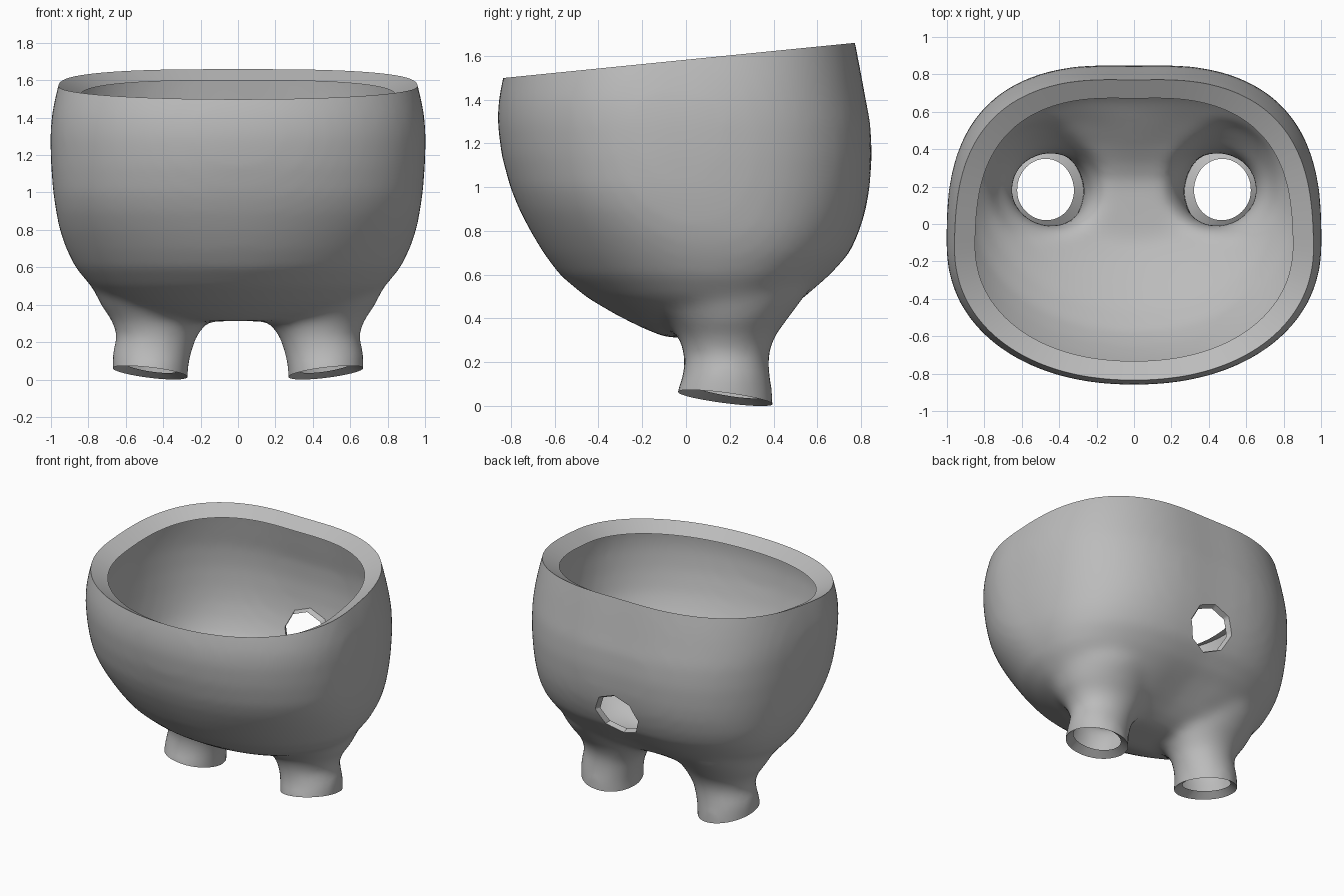
import bpy, bmesh, math
from mathutils import Vector

if "Cube" in bpy.data.objects:
    bpy.data.objects.remove(bpy.data.objects["Cube"])

SEG = 64

def loft(bm, rings):
    """Skin a closed solid through a list of point rings."""
    loops = [[bm.verts.new(p) for p in ring] for ring in rings]
    for a, b in zip(loops, loops[1:]):
        for i in range(len(a)):
            j = (i + 1) % len(a)
            bm.faces.new((a[i], a[j], b[j], b[i]))
    bm.faces.new(loops[0][::-1])
    bm.faces.new(loops[-1])

def spow(v, e):
    return math.copysign(abs(v) ** e, v)

def body_ring(z, front, back, half):
    """Rounded section: soft front, squarer back with a shallow centre valley."""
    low = min(1, max(0, (0.95 - z) / 0.5))     # widest point moves back lower down
    mid = front + (back - front) * (0.44 + 0.14 * low)
    pts = []
    for i in range(SEG):
        t = 2 * math.pi * i / SEG
        c, s = math.cos(t), math.sin(t)
        n = 2.75 - 0.3 * low if s > 0 else 2.15 - 0.2 * low
        x = half * spow(c, 2 / n)
        y = mid + (back - mid if s > 0 else mid - front) * spow(s, 2 / n)
        if s > 0:
            depth = 0.01 + 0.05 * math.exp(-((z - 0.45) / 0.12) ** 2)
            y -= depth * math.exp(-(x / 0.22) ** 2) * s
        pts.append((x, y, z))
    return pts

def leg_ring(side, z, cx, rx, cy, ry):
    return [(side * cx + rx * math.cos(2 * math.pi * i / 32),
             cy + ry * math.sin(2 * math.pi * i / 32), z) for i in range(32)]

# Body sections: height, front y, back y, half width
BODY = [(0.315, -0.09, 0.25, 0.32), (0.36, -0.20, 0.36, 0.53), (0.42, -0.32, 0.465, 0.67),
        (0.50, -0.455, 0.565, 0.785), (0.60, -0.575, 0.67, 0.868), (0.70, -0.65, 0.755, 0.918),
        (0.80, -0.71, 0.80, 0.953), (0.90, -0.762, 0.83, 0.973), (1.00, -0.803, 0.847, 0.988),
        (1.15, -0.843, 0.858, 1.0), (1.30, -0.862, 0.85, 1.004), (1.40, -0.857, 0.83, 0.998),
        (1.50, -0.837, 0.812, 0.98), (1.60, -0.81, 0.793, 0.955), (1.70, -0.79, 0.773, 0.925),
        (1.80, -0.77, 0.75, 0.90)]
# Leg sections: height, centre x, radius x, centre y, radius y
LEG = [(-0.10, 0.47, 0.20, 0.175, 0.228), (0.06, 0.47, 0.203, 0.175, 0.222),
       (0.14, 0.463, 0.213, 0.185, 0.20), (0.23, 0.435, 0.212, 0.185, 0.192),
       (0.32, 0.415, 0.262, 0.185, 0.22), (0.40, 0.435, 0.30, 0.185, 0.28),
       (0.50, 0.45, 0.33, 0.18, 0.36), (0.60, 0.45, 0.34, 0.17, 0.41)]

bm = bmesh.new()
loft(bm, [body_ring(*r) for r in BODY])
for side in (-1, 1):
    loft(bm, [leg_ring(side, *r) for r in LEG])
bmesh.ops.recalc_face_normals(bm, faces=bm.faces)
mesh = bpy.data.meshes.new("shorts")
bm.to_mesh(mesh)
bm.free()
shorts = bpy.data.objects.new("shorts", mesh)
bpy.context.collection.objects.link(shorts)

# Fuse body and legs into one soft skin
fuse = shorts.modifiers.new("fuse", 'REMESH')
fuse.mode = 'VOXEL'
fuse.voxel_size = 0.03
soften = shorts.modifiers.new("soften", 'SMOOTH')
soften.factor = 0.5
soften.iterations = 12
bpy.context.view_layer.objects.active = shorts
shorts.select_set(True)
for name in ("fuse", "soften"):
    bpy.ops.object.modifier_apply(modifier=name)

bm = bmesh.new()
bm.from_mesh(mesh)

def cut(faces, co, no, clear):
    geom = set(faces)
    for f in faces:
        geom.update(f.edges)
        geom.update(f.verts)
    bmesh.ops.bisect_plane(bm, geom=list(geom), dist=1e-5, plane_co=co, plane_no=no,
                           clear_outer=clear)

def hem(test, move):
    """Fold an open border inward as a short lip."""
    edges = [e for e in bm.edges if e.is_boundary and all(test(v.co) for v in e.verts)]
    new = bmesh.ops.extrude_edge_only(bm, edges=edges)["geom"]
    for v in new:
        if isinstance(v, bmesh.types.BMVert):
            v.co = move(v.co)

# Waist opening on a tilted plane
cut(list(bm.faces), (0, 0, 1.585), (0, -0.1, 1), True)
hem(lambda c: c.z > 1.3,
    lambda c: Vector((c.x * 0.885, -0.02 + (c.y + 0.02) * 0.875, c.z - 0.06)))

# Leg openings
for side in (-1, 1):
    low = [f for f in bm.faces if f.calc_center_median().z < 0.2
           and f.calc_center_median().x * side > 0]
    cut(low, (side * 0.47, 0.18, 0.04), (side * 0.12, -0.13, -1), True)
    hem(lambda c: c.z < 0.2 and c.x * side > 0,
        lambda c: Vector((side * 0.473 + (c.x - side * 0.47) * 0.76,
                          0.185 + (c.y - 0.18) * 0.76, c.z + 0.035)))

# Eight-sided tail opening at the back
HOLE_Z, RX, RZ = 0.825, 0.16, 0.145
sides = [Vector((math.cos(a) / RX, 0, math.sin(a) / RZ))
         for a in (math.pi * (k + 0.5) / 4 for k in range(8))]
centre = Vector((0, 0, HOLE_Z))
for n in sides:
    near = [f for f in bm.faces if f.calc_center_median().y > 0.4
            and abs(f.calc_center_median().x) < 0.23
            and abs(f.calc_center_median().z - HOLE_Z) < 0.21]
    cut(near, centre + n / n.length_squared, n, False)
inside = [f for f in bm.faces if f.calc_center_median().y > 0.4
          and all((f.calc_center_median() - centre).dot(n) < 1 for n in sides)]
bmesh.ops.delete(bm, geom=inside, context='FACES')
hem(lambda c: c.y > 0.4 and abs(c.x) < 0.3 and 0.55 < c.z < 1.1,
    lambda c: Vector((c.x * 0.9, c.y - 0.035, HOLE_Z + (c.z - HOLE_Z) * 0.9)))

# Rest on the ground
bmesh.ops.recalc_face_normals(bm, faces=bm.faces)
low = min(v.co.z for v in bm.verts)
bmesh.ops.translate(bm, verts=bm.verts, vec=(0, 0, -low))
bm.to_mesh(mesh)
bm.free()

grey = bpy.data.materials.new("grey cloth")
grey.diffuse_color = (0.5, 0.5, 0.5, 1)
grey.use_nodes = True
grey.node_tree.nodes["Principled BSDF"].inputs["Base Color"].default_value = grey.diffuse_color
mesh.materials.append(grey)
bpy.ops.object.shade_smooth_by_angle(angle=math.radians(45))
